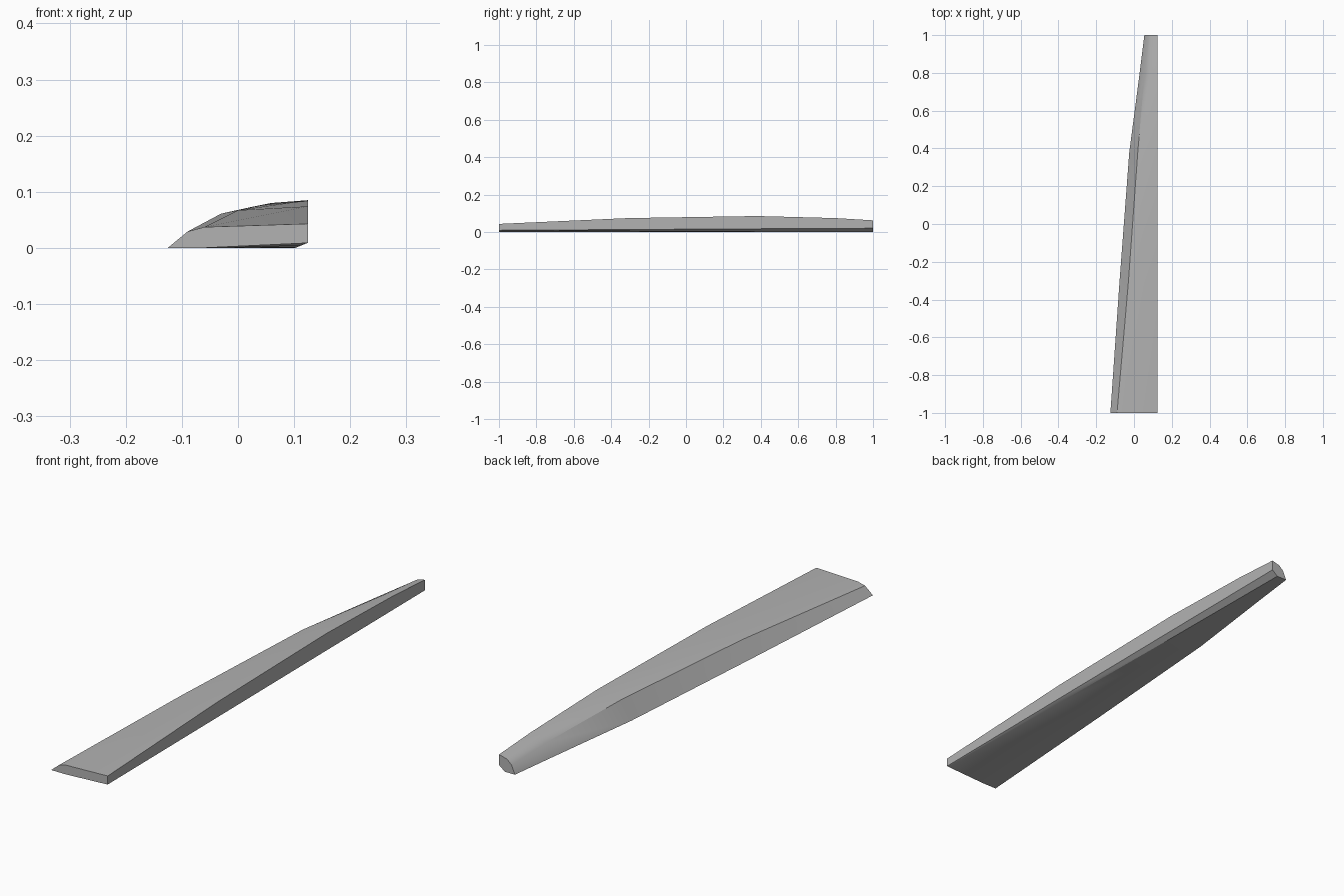
import bpy
import bmesh

cube = bpy.data.objects.get("Cube")
if cube:
    bpy.data.objects.remove(cube, do_unlink=True)

grey = bpy.data.materials.new("plain grey")
grey.use_nodes = True
colour = (0.45, 0.45, 0.45, 1)
grey.diffuse_color = colour
grey.node_tree.nodes["Principled BSDF"].inputs["Base Color"].default_value = colour

ROOT_X = 0.125

# Stations along the blade:
# y, tip x, knee (x, z), shoulder (x, z), top z, rim z, keel (x, z)
stations = [
    (-1.0, -0.125, (-0.09, 0.029), (-0.06, 0.037), 0.043, 0.009, (0.12, 0.0085)),
    (-0.31, -0.077, (-0.03, 0.061), (0.0, 0.067), 0.074, 0.013, (0.112, 0.004)),
    (0.38, -0.025, (0.02, 0.072), (0.06, 0.08), 0.085, 0.017, (0.105, 0.001)),
    (0.8, 0.03, (0.056, 0.052), (0.085, 0.068), 0.074, 0.019, (0.102, 0)),
    (1.0, 0.055, (0.07, 0.035), (0.09, 0.053), 0.062, 0.02, (0.1, 0)),
]


def section(tip, knee, shoulder, top, rim, keel):
    """Cross-section outline, from the thin edge over the top to the underside."""
    flat = (tip + 0.26 * (ROOT_X - tip), 0)
    return [(tip, 0), knee, shoulder, (ROOT_X, top), (ROOT_X, rim), keel, flat]


# Loft the sections into one closed blade
bm = bmesh.new()
rings = [[bm.verts.new((x, y, z)) for x, z in section(*rest)] for y, *rest in stations]
for a, b in zip(rings, rings[1:]):
    for i in range(len(a)):
        j = (i + 1) % len(a)
        bm.faces.new((a[i], a[j], b[j], b[i]))
bm.faces.new(rings[0])
bm.faces.new(rings[-1])
bmesh.ops.recalc_face_normals(bm, faces=bm.faces)

mesh = bpy.data.meshes.new("blade")
bm.to_mesh(mesh)
bm.free()
mesh.materials.append(grey)
blade = bpy.data.objects.new("blade", mesh)
bpy.context.collection.objects.link(blade)

# Smooth top with crisp rim and end edges
bpy.context.view_layer.objects.active = blade
blade.select_set(True)
bpy.ops.object.shade_smooth_by_angle(angle=0.6)
